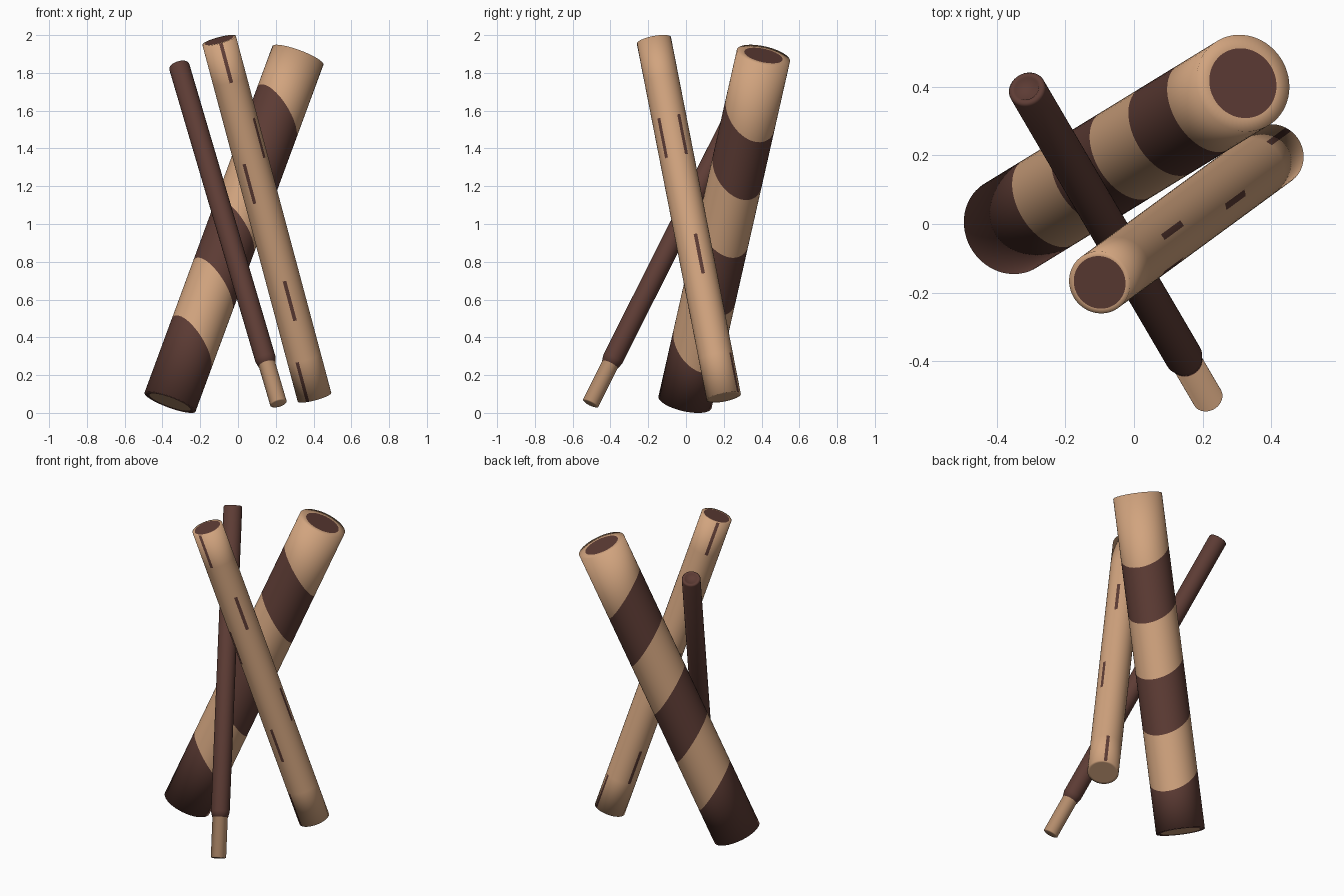
import bpy, bmesh, math
from mathutils import Vector

if "Cube" in bpy.data.objects:
    bpy.data.objects.remove(bpy.data.objects["Cube"])


def material(name, rgb):
    m = bpy.data.materials.new(name)
    m.diffuse_color = (*rgb, 1)
    m.use_nodes = True
    m.node_tree.nodes["Principled BSDF"].inputs["Base Color"].default_value = m.diffuse_color
    return m


LIGHT, DARK = 0, 1
MATS = [material("light_wood", (0.64, 0.37, 0.21)),
        material("dark_wood", (0.11, 0.045, 0.035))]


def stick(name, base, tip, profile, colours, caps, sides=60, marks=()):
    """Lathe (radius, distance, slant) rings along base->tip; one colour per strip.
    marks: (strip, angle in degrees) of small dark dashes."""
    base, tip = Vector(base), Vector(tip)
    d = (tip - base).normalized()
    u = Vector((1, 0, 0))
    u = (u - d * u.dot(d)).normalized()
    v = u.cross(d)
    lean = Vector((d.x, d.y, 0)).normalized()
    lean = (lean - d * lean.dot(d)).normalized()
    bm = bmesh.new()
    rings = []
    for r, t, slant in profile:
        ring = []
        for i in range(sides):
            a = 2 * math.pi * i / sides
            n = u * math.cos(a) + v * math.sin(a)
            ring.append(bm.verts.new(base + n * r + d * (t - slant * n.dot(lean))))
        rings.append(ring)
    dark = set()
    for row, angle in marks:
        k = round(angle * sides / 360)
        dark |= {(row, (k - 1) % sides), (row, k % sides)}
    for j in range(len(rings) - 1):
        for i in range(sides):
            k = (i + 1) % sides
            f = bm.faces.new((rings[j][i], rings[j][k], rings[j + 1][k], rings[j + 1][i]))
            f.material_index = DARK if (j, i) in dark else colours[j]
    for ring, colour in zip((rings[0], rings[-1]), caps):
        bm.faces.new(ring).material_index = colour
    for f in bm.faces:
        f.smooth = True
    bmesh.ops.recalc_face_normals(bm, faces=bm.faces)
    me = bpy.data.meshes.new(name)
    bm.to_mesh(me)
    bm.free()
    for m in MATS:
        me.materials.append(m)
    ob = bpy.data.objects.new(name, me)
    bpy.context.collection.objects.link(ob)
    return ob


# thick stick with six slanted bands
base, tip = (-0.36, -0.005, 0.057), (0.317, 0.41, 1.892)
L = (Vector(tip) - Vector(base)).length
R = 0.144
prof = [(0.115, 0, 0), (R, 0, 0)]
prof += [(R, L * k / 6, 0.105) for k in range(1, 6)]
prof += [(R, L, 0), (0.104, L, 0)]
stick("banded_stick", base, tip, prof,
      [DARK] + [DARK, LIGHT] * 3 + [LIGHT], (LIGHT, DARK))

# medium stick with short bark dashes
base, tip = (0.405, 0.2, 0.083), (-0.1, -0.17, 1.972)
L = (Vector(tip) - Vector(base)).length
R = 0.092
prof = [(0.078, 0, 0)] + [(R, L * k / 9, 0) for k in range(10)] + [(0.078, L, 0)]
dashes = [(0, 114), (0, 300), (1, 204), (2, 84), (3, 348), (5, 114),
          (6, 36), (6, 324), (8, 82), (8, 228), (4, 180)]
stick("dashed_stick", base, tip, prof, [LIGHT] * 11, (LIGHT, DARK),
      marks=[(row + 1, a) for row, a in dashes])

# thin dark stick with peeled tip
base, tip = (0.215, -0.507, 0.048), (-0.313, 0.395, 1.84)
L = (Vector(tip) - Vector(base)).length
prof = [(0.036, 0, 0), (0.045, 0.004, 0), (0.045, 0.24, 0), (0.047, 0.241, 0),
        (0.055, 0.275, 0), (0.055, L - 0.008, 0), (0.05, L, 0),
        (0.037, L, 0), (0.034, L - 0.005, 0)]
stick("thin_stick", base, tip, prof, [LIGHT] * 2 + [DARK] * 6, (LIGHT, DARK), sides=40)
